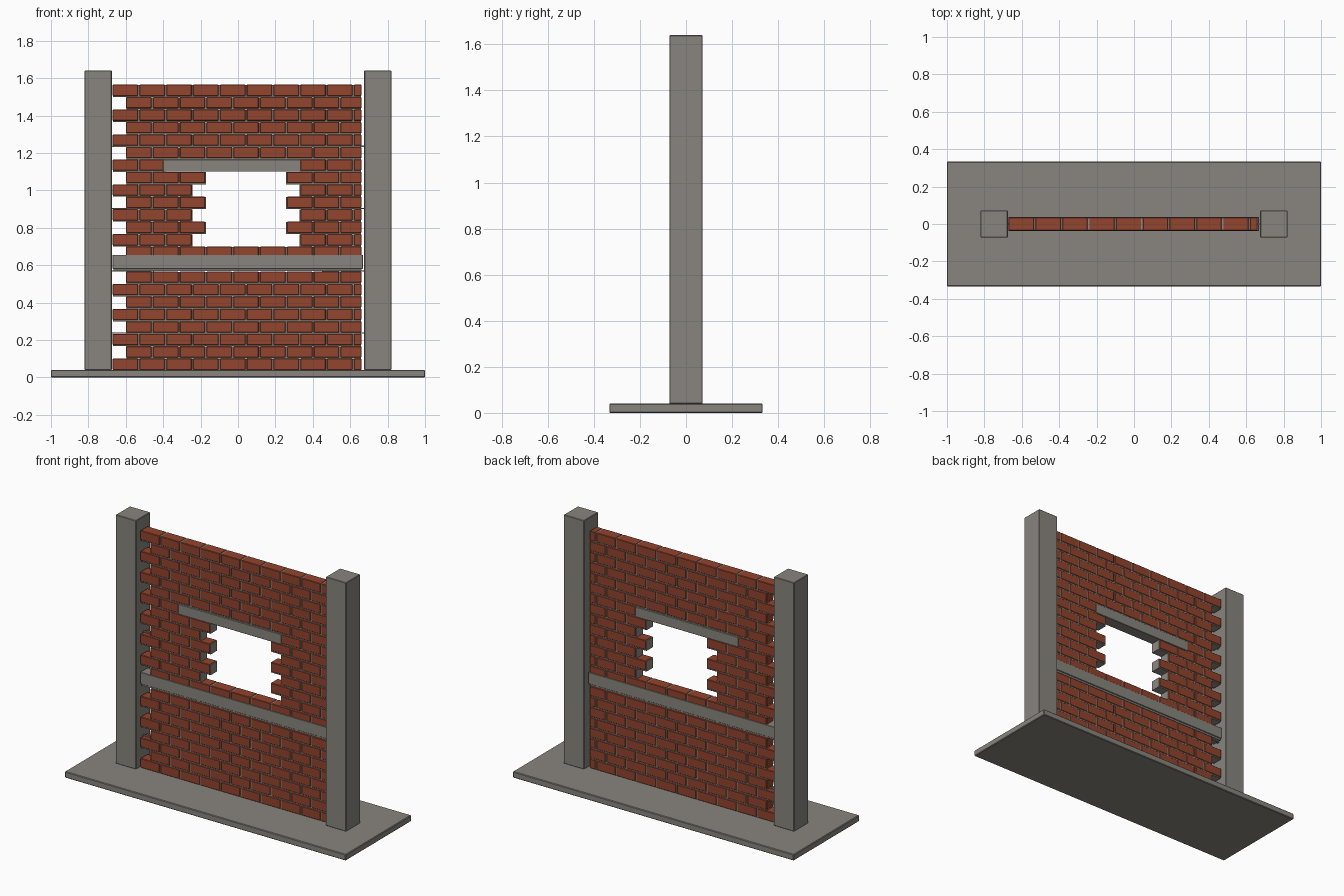
import bpy
import bmesh

cube = bpy.data.objects.get("Cube")
if cube:
    bpy.data.objects.remove(cube, do_unlink=True)


def material(name, rgb):
    m = bpy.data.materials.new(name)
    m.use_nodes = True
    m.diffuse_color = (*rgb, 1)
    m.node_tree.nodes["Principled BSDF"].inputs["Base Color"].default_value = (*rgb, 1)
    return m


concrete = material("concrete grey", (0.25, 0.235, 0.21))
mortar = material("mortar grey", (0.27, 0.255, 0.23))
brick_red = material("brick red", (0.29, 0.058, 0.026))


def build(name, boxes, mat, bevel=0):
    """One object made of boxes, each given as x, y and z ranges."""
    bm = bmesh.new()
    for ranges in boxes:
        verts = bmesh.ops.create_cube(bm, size=1)["verts"]
        for v in verts:
            v.co = [(lo + hi) / 2 + c * (hi - lo) for c, (lo, hi) in zip(v.co, ranges)]
    mesh = bpy.data.meshes.new(name)
    bm.to_mesh(mesh)
    bm.free()
    mesh.materials.append(mat)
    obj = bpy.data.objects.new(name, mesh)
    bpy.context.collection.objects.link(obj)
    if bevel:
        mod = obj.modifiers.new("worn edges", "BEVEL")
        mod.width = bevel
        mod.segments = 1
    return obj


def both(half):
    return (-half, half)


# Wall layout
FLOOR, LEFT, RIGHT = 0.04, -0.67, 0.66
LENGTH, JOINT = 0.1433, 0.007
COURSE, BED = 0.0666, 0.0066
ROWS, BAND_ROW, LINTEL_ROW = 23, 8, 16
WINDOW_ROWS = range(10, 16)
LINTEL_X = (-0.40, 0.335)

# Foundation, posts and beams
build("foundation_slab", [(both(1), both(0.333), (0, FLOOR))], concrete, 0.004)
for side, x in (("right", (-0.82, -0.675)), ("left", (0.675, 0.82))):
    build(side + "_post", [(x, both(0.072), (FLOOR, 1.64))], concrete, 0.003)
build("tie_beam", [((LEFT, 0.668), both(0.038), (0.58, 0.655))], concrete, 0.002)
build("window_lintel", [(LINTEL_X, both(0.038), (1.10, 1.165))], concrete, 0.002)

# Brick courses in running bond, with the window left open
bricks, beds = [], []
for row in range(ROWS):
    z = FLOOR + row * COURSE
    start = LEFT + (row % 2) * LENGTH / 2
    if row == BAND_ROW:
        beds.append(((LEFT + 0.004, RIGHT), both(0.032), (z - 0.004, z + 0.02)))
        continue
    opening = range(0)
    if row in WINDOW_ROWS:
        opening = range(3, 6 if row % 2 else 7)
    elif row == LINTEL_ROW:
        opening = range(2, 7)
    x, i, run = start, 0, None
    runs = []
    while x < RIGHT - 0.02:
        end = min(x + LENGTH - JOINT, RIGHT)
        if i in opening:
            # The brick that meets the lintel is cut to length
            if row == LINTEL_ROW and x < LINTEL_X[0]:
                end = LINTEL_X[0]
            else:
                run = None
                x, i = x + LENGTH, i + 1
                continue
        bricks.append(((x, end), both(0.036), (z, z + COURSE - BED)))
        if run is None:
            run = [x, end]
            runs.append(run)
        run[1] = end
        x, i = x + LENGTH, i + 1

    # Mortar fills the joints and shows on the window jambs
    for a, b in runs:
        lo = a - 0.004 if a > start + 0.01 else a + 0.003
        hi = b + 0.004 if b < RIGHT - 0.01 else b - 0.002
        low_z = max(FLOOR, z - BED)
        beds.append(((lo, hi), both(0.033), (low_z, z + COURSE - BED - 0.002)))

build("wall_bricks", bricks, brick_red, 0.003)
build("wall_mortar", beds, mortar)

# Thin ties that anchor the wall to the posts at every fifth course
ties = []
for row in range(3, ROWS, 5):
    z = FLOOR + row * COURSE - BED / 2
    ties += [(x, both(0.006), (z - 0.003, z + 0.003)) for x in ((-0.68, -0.45), (0.45, 0.68))]
build("wall_ties", ties, concrete)
